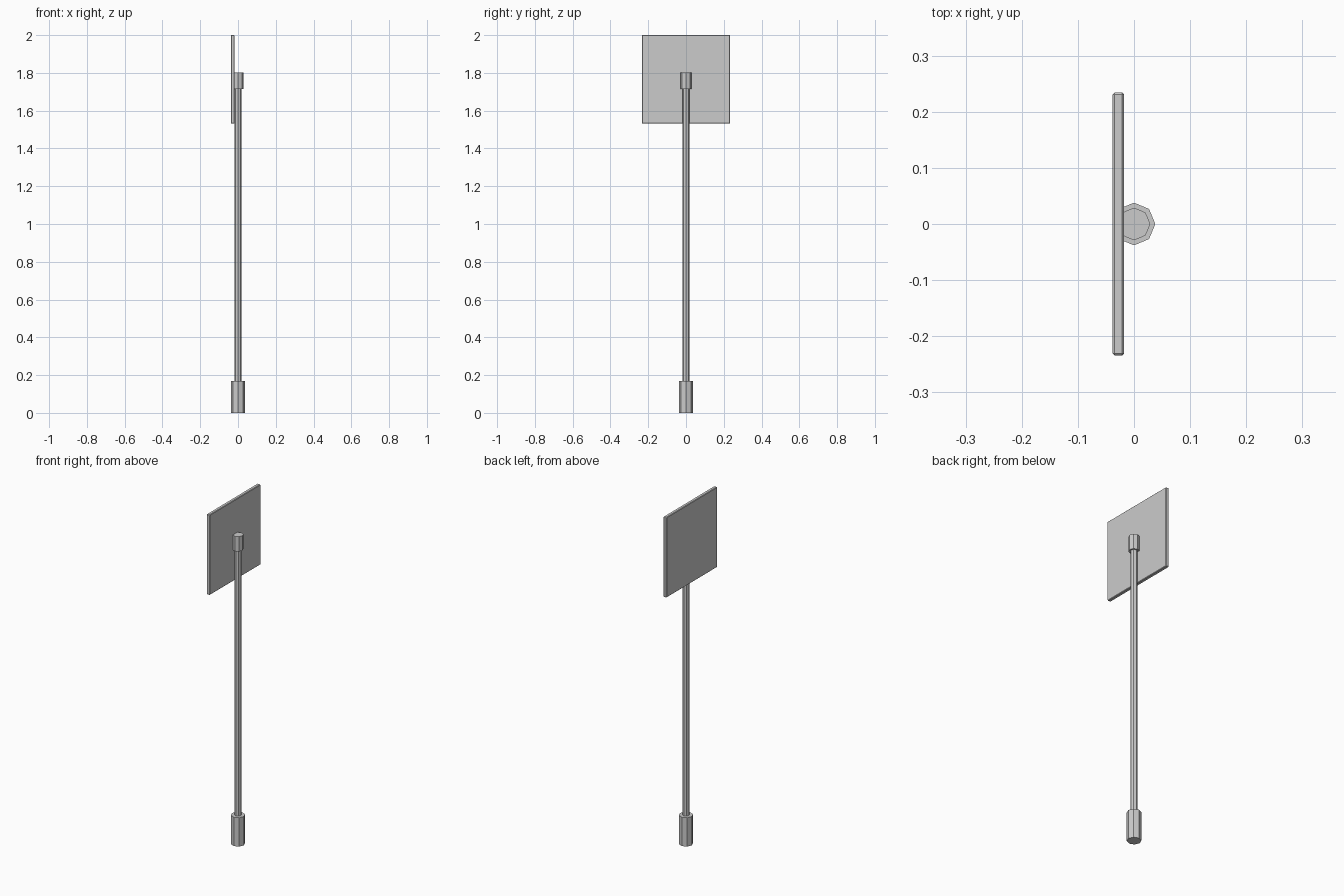
import bpy

cube = bpy.data.objects.get("Cube")
if cube:
    bpy.data.objects.remove(cube, do_unlink=True)

# Single grey metal material
metal = bpy.data.materials.new("grey_metal")
metal.use_nodes = True
colour = (0.6, 0.6, 0.6, 1.0)
metal.diffuse_color = colour
metal.node_tree.nodes["Principled BSDF"].inputs["Base Color"].default_value = colour


def finish(name, bevel):
    ob = bpy.context.object
    ob.name = name
    ob.data.materials.append(metal)
    if bevel:
        mod = ob.modifiers.new("edge_bevel", "BEVEL")
        mod.width = bevel
        mod.segments = 1
        mod.limit_method = "ANGLE"
        mod.angle_limit = 1.0
    return ob


def tube(name, radius, bottom, top, bevel=0):
    """Eight-sided upright column between two heights."""
    bpy.ops.mesh.primitive_cylinder_add(
        vertices=8, radius=radius, depth=top - bottom,
        location=(0, 0, (bottom + top) / 2))
    return finish(name, bevel)


# Ground socket, pole and top clamp
tube("base_socket", 0.038, 0, 0.168)
tube("pole", 0.019, 0.1, 1.76)
tube("top_clamp", 0.029, 1.715, 1.802)

# Square sign plate with chamfered edges, fixed to one side of the pole
bpy.ops.mesh.primitive_cube_add(size=1, location=(-0.028, 0, 1.766))
plate = bpy.context.object
plate.scale = (0.02, 0.468, 0.468)
bpy.ops.object.transform_apply(location=False, rotation=False, scale=True)
finish("sign_plate", 0.003)
